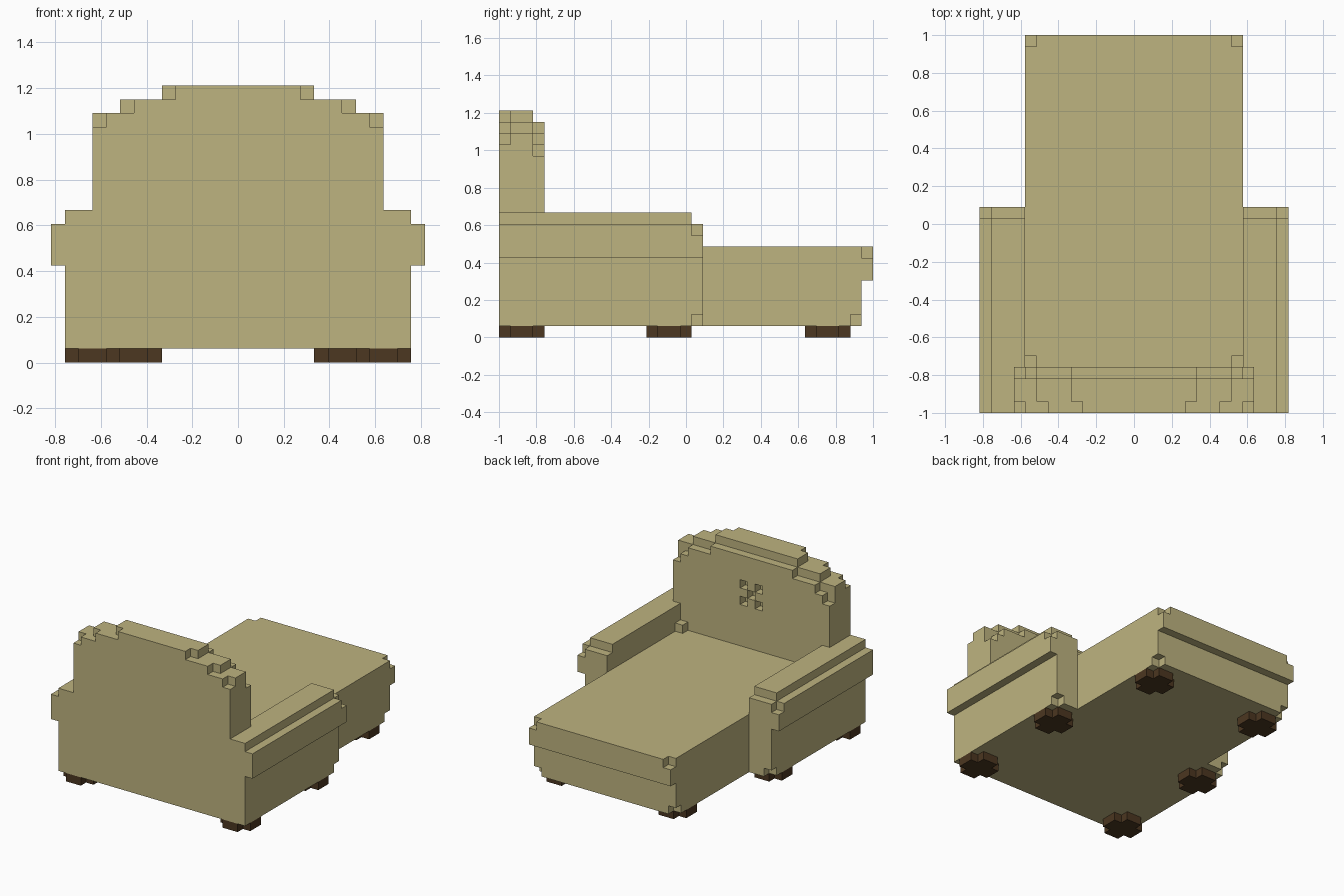
import bpy, bmesh

if "Cube" in bpy.data.objects:
    bpy.data.objects.remove(bpy.data.objects["Cube"])

U = 2 / 33          # one block
TOTAL_Y = 33        # blocks along y


def material(name, colour):
    m = bpy.data.materials.new(name)
    m.diffuse_color = (*colour, 1)
    m.use_nodes = True
    m.node_tree.nodes["Principled BSDF"].inputs["Base Color"].default_value = m.diffuse_color
    return m


FABRIC = material("tan_fabric", (0.515, 0.453, 0.214))
WOOD = material("dark_wood", (0.072, 0.038, 0.015))


def box(x0, x1, y0, y1, z0, z1):
    """Block cells; x is an inclusive index centred on 0, y and z are ranges."""
    return {(x, y, z) for x in range(x0, x1 + 1)
            for y in range(y0, y1) for z in range(z0, z1)}


def mirrored(cells):
    return {(-x, y, z) for x, y, z in cells}


parts = {}

# Chaise seat with an overhanging lip at the foot end
seat = box(-9, 9, 4, 32, 1, 8) | box(-9, 9, 32, 33, 5, 8)
for s in (-9, 9):
    seat -= {(s, 32, 7), (s, 31, 1)}      # nicked corners
    seat.add((s, 4, 8))                   # small corner block by the back
parts["chaise_seat"] = (seat, FABRIC)

# Backrest: stepped arch in three depth layers
back = box(-12, 12, 0, 4, 1, 11)
layers = (
    (0, 1, ((10, 17), (9, 18), (7, 19), (4, 20))),
    (1, 3, ((10, 18), (8, 19), (5, 20))),
    (3, 4, ((10, 16), (9, 17), (8, 18), (5, 19))),
)
for y0, y1, steps in layers:
    for half, top in steps:
        back |= box(-half, half, y0, y1, 11, top)
# Button tuft: a cross of recessed blocks
back -= {(0, 3, 14)} | {(x, 3, z) for x in (-1, 1) for z in (13, 15)}
# Ends of the rolled arms run flush with the rear
back |= box(13, 13, 0, 4, 7, 10) | box(-13, -13, 0, 4, 7, 10)
parts["backrest"] = (back, FABRIC)

# Arms with a rolled outer ledge and nicked front corners
arm = box(10, 12, 4, 18, 1, 10) | box(10, 12, 4, 17, 10, 11) | box(13, 13, 4, 18, 7, 10)
arm -= {(13, 17, 9), (12, 17, 1)}
parts["right_arm"] = (arm, FABRIC)
parts["left_arm"] = (mirrored(arm), FABRIC)

# Feet: four-by-four pads without corners
for name, x, y in (("rear", 9, 0), ("middle", 9, 13), ("end", 6, 27)):
    foot = box(x + 1, x + 2, y, y + 4, 0, 1) | box(x, x + 3, y + 1, y + 3, 0, 1)
    parts[f"right_{name}_foot"] = (foot, WOOD)
    parts[f"left_{name}_foot"] = (mirrored(foot), WOOD)

# Build the outer skin of each part, leaving out faces hidden between parts
solid = set().union(*(cells for cells, _ in parts.values()))


def build(name, cells, mat):
    bm = bmesh.new()
    verts = {}

    def vert(p):
        if p not in verts:
            verts[p] = bm.verts.new(((p[0] - 0.5) * U, (p[1] - TOTAL_Y / 2) * U, p[2] * U))
        return verts[p]

    for c in sorted(cells):
        for axis in range(3):
            for side in (0, 1):
                n = list(c)
                n[axis] += 2 * side - 1
                if tuple(n) in solid:
                    continue
                loop = []
                for a, b in ((0, 0), (1, 0), (1, 1), (0, 1)):
                    p = list(c)
                    p[axis] += side
                    p[(axis + 1) % 3] += a
                    p[(axis + 2) % 3] += b
                    loop.append(vert(tuple(p)))
                bm.faces.new(loop if side else loop[::-1])
    # Merge coplanar squares into large flat faces
    bmesh.ops.dissolve_limit(bm, angle_limit=0.01, verts=bm.verts[:], edges=bm.edges[:])
    me = bpy.data.meshes.new(name)
    bm.to_mesh(me)
    bm.free()
    me.materials.append(mat)
    bpy.context.collection.objects.link(bpy.data.objects.new(name, me))


for name, (cells, mat) in parts.items():
    build(name, cells, mat)
